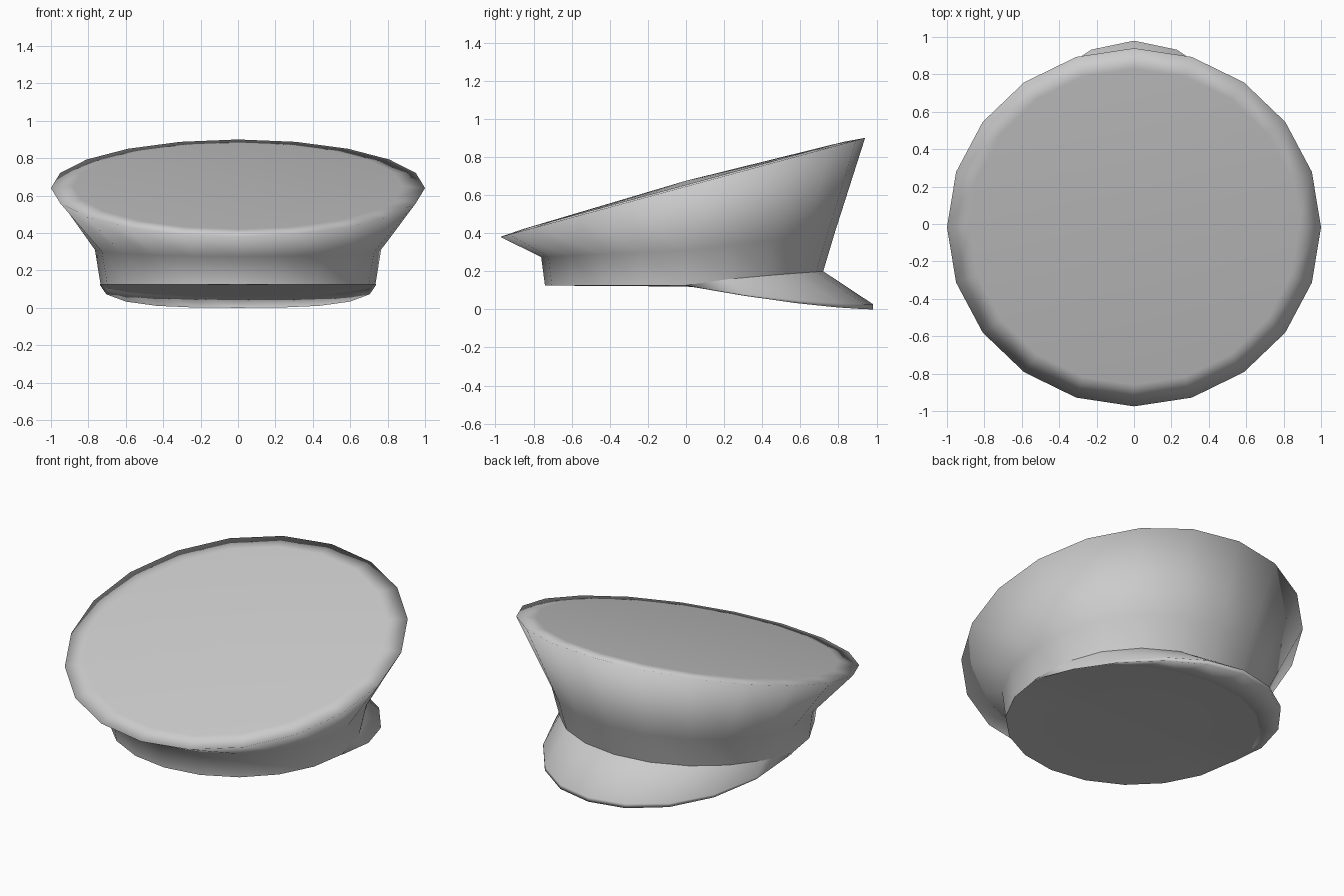
import bpy, bmesh, math

cube = bpy.data.objects.get("Cube")
if cube:
    bpy.data.objects.remove(cube, do_unlink=True)

SIDES = 20

cloth = bpy.data.materials.new("plain_grey")
cloth.use_nodes = True
GREY = (0.6, 0.6, 0.6, 1)
cloth.diffuse_color = GREY
cloth.node_tree.nodes["Principled BSDF"].inputs["Base Color"].default_value = GREY


def ring(rx, front, back, height, steps):
    """Oval ring: half width, front y, back y, and height as a function of the sine."""
    points = []
    for i in steps:
        a = 2 * math.pi * i / SIDES
        c, s = math.cos(a), math.sin(a)
        y = (front + back) / 2 + s * (back - front) / 2
        points.append((rx * c, y, height(s)))
    return points


def loft(name, rings, closed, start=None, end=None):
    """Skin successive rings, with optional fan points at either end."""
    bm = bmesh.new()
    rows = [[bm.verts.new(p) for p in r] for r in rings]
    n = len(rows[0])
    pairs = [(i, (i + 1) % n) for i in range(n if closed else n - 1)]
    for upper, lower in zip(rows, rows[1:]):
        for i, j in pairs:
            bm.faces.new((upper[i], lower[i], lower[j], upper[j]))
    for tip, row, flip in ((start, rows[0], False), (end, rows[-1], True)):
        if tip:
            v = bm.verts.new(tip)
            for i, j in pairs:
                bm.faces.new((v, row[j], row[i]) if flip else (v, row[i], row[j]))
    bmesh.ops.remove_doubles(bm, verts=bm.verts, dist=0.0005)
    mesh = bpy.data.meshes.new(name)
    bm.to_mesh(mesh)
    bm.free()
    mesh.materials.append(cloth)
    for p in mesh.polygons:
        p.use_smooth = True
    obj = bpy.data.objects.new(name, mesh)
    bpy.context.collection.objects.link(obj)
    return obj


def behind(s):
    return max(s, 0)


def tilt(s):
    return 0.64 + 0.26 * s


def seam(s):
    return 0.125 + 0.075 * behind(s) ** 0.7


def lining_edge(s):
    return 0.125 - 0.07 * behind(s)


def peak_edge(s):
    return 0.125 * (1 - min(behind(s), 1)) ** 1.5


around = range(SIDES)
back_half = range(SIDES // 2 + 1)

# Tilted crown, flared wall and head band
loft("crown_and_band", [
    ring(0.88, -0.86, 0.83, lambda s: 0.65 + 0.23 * s, around),
    ring(1.0, -0.975, 0.94, tilt, around),
    ring(0.765, -0.76, 0.78, lambda s: 0.31 + (0.09 if s > 0 else 0.035) * s, around),
    ring(0.735, -0.74, 0.72, seam, around),
], True, start=(0, 0, 0.675))

# Sloping peak at the back: top, thin edge and underside
loft("peak", [
    ring(0.735, -0.74, 0.72, seam, back_half),
    ring(0.74, -0.98, 0.98, lambda s: peak_edge(s) + 0.028 * behind(s), back_half),
    ring(0.74, -0.98, 0.98, peak_edge, back_half),
    ring(0.735, -0.74, 0.72, lining_edge, back_half),
], False)

# Underside closing the head opening
loft("lining", [ring(0.735, -0.74, 0.72, lining_edge, around)], True, end=(0, 0, 0.12))
